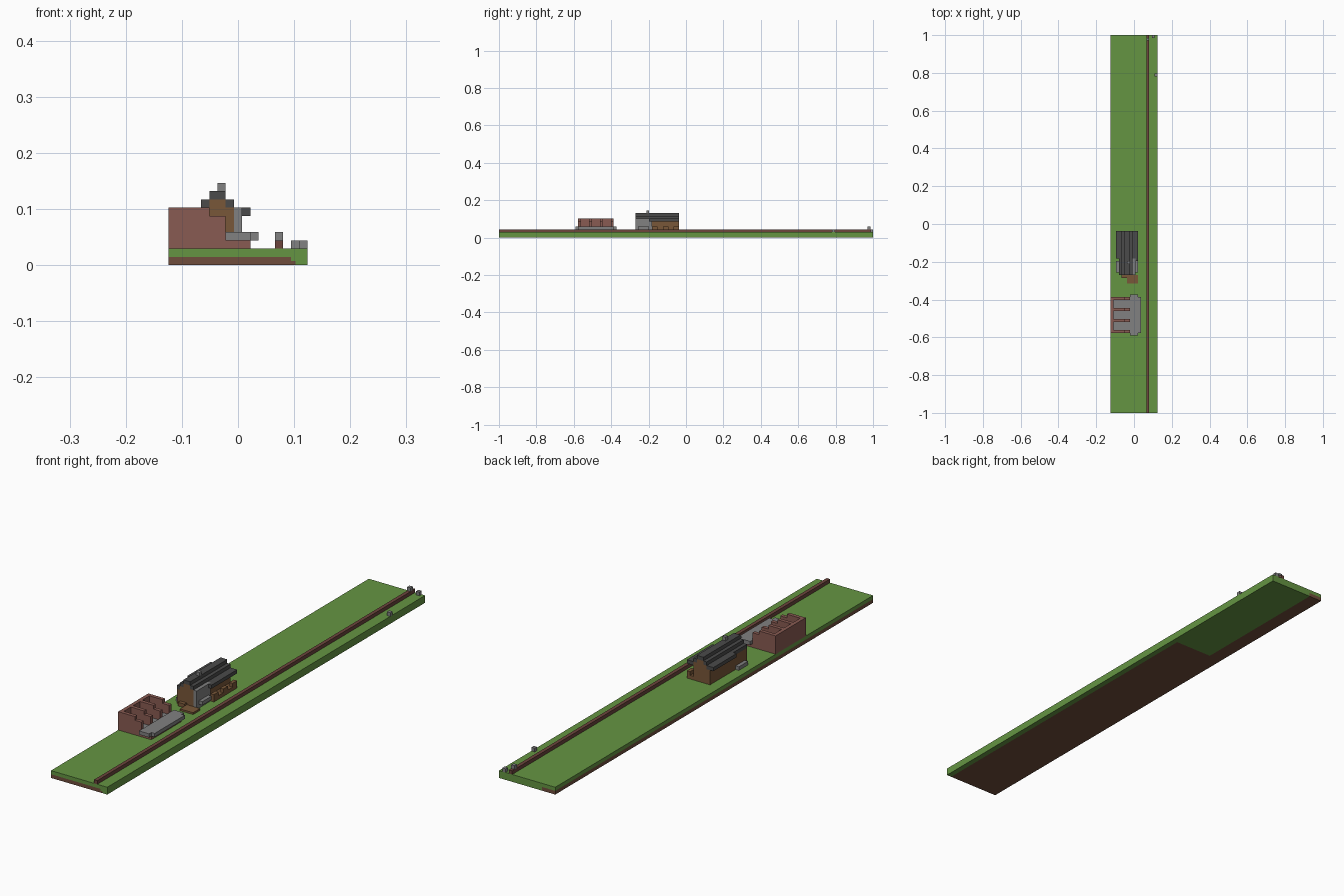
import bpy
import bmesh
from mathutils import Matrix, Vector

cube = bpy.data.objects.get("Cube")
if cube:
    bpy.data.objects.remove(cube, do_unlink=True)

U = 2 / 137  # one block


def material(name, rgb):
    m = bpy.data.materials.new(name)
    m.use_nodes = True
    m.diffuse_color = (*rgb, 1)
    bsdf = m.node_tree.nodes["Principled BSDF"]
    bsdf.inputs["Base Color"].default_value = (*rgb, 1)
    bsdf.inputs["Roughness"].default_value = 0.9
    return m


grass = material("grass green", (0.13, 0.30, 0.055))
dirt = material("dirt brown", (0.16, 0.075, 0.045))
brick = material("brick red", (0.25, 0.105, 0.085))
rust = material("rust brown", (0.15, 0.06, 0.045))
wood = material("wood brown", (0.19, 0.095, 0.04))
stone = material("stone grey", (0.22, 0.22, 0.22))
slate = material("dark slate", (0.07, 0.07, 0.07))


def blocks(name, mat, *boxes):
    """One object from boxes given in blocks as x0, x1, y0, y1, z0, z1."""
    bm = bmesh.new()
    for x0, x1, y0, y1, z0, z1 in boxes:
        centre = Vector(((x0 + x1 - 17) / 2, (y0 + y1 - 137) / 2, (z0 + z1) / 2)) * U
        size = Vector((x1 - x0, y1 - y0, z1 - z0)) * U
        bmesh.ops.create_cube(bm, size=1, matrix=Matrix.Translation(centre) @ Matrix.Diagonal((*size, 1)))
    mesh = bpy.data.meshes.new(name)
    bm.to_mesh(mesh)
    bm.free()
    mesh.materials.append(mat)
    ob = bpy.data.objects.new(name, mesh)
    bpy.context.collection.objects.link(ob)
    return ob


# Ground: turf over a dirt bed that gives way to turf at the back and along the left edge
blocks("turf", grass,
       (0, 17, 0, 137, 1, 2),
       (15.5, 17, 0, 137, 0, 1),
       (15, 15.5, 0, 137, 0.5, 1),
       (4, 15, 95, 137, 0, 1),
       (15, 15.5, 95, 137, 0, 0.5))
blocks("dirt_bed", dirt,
       (0, 15, 0, 95, 0, 1),
       (15, 15.5, 0, 95, 0, 0.5),
       (0, 4, 95, 137, 0, 1))

# Long rail and loose stones
blocks("long_rail", rust, (13, 14, 0, 137, 2, 3))
blocks("marker_stones", stone,
       (13, 14, 135, 136, 3, 4),
       (15, 16, 136, 137, 2, 3),
       (16, 17, 122, 123, 2, 3))

# Open brick stalls: back wall and four stepped dividers
blocks("stall_back_wall", brick, (0, 1, 29, 42, 2, 7))
for i in range(4):
    y = 29 + 4 * i
    blocks(f"stall_divider_{i + 1}", brick,
           (1, 5, y, y + 1, 2, 7),
           (5, 7, y, y + 1, 2, 6))
blocks("stall_footing", brick, (1, 10, 29, 42, 2, 3))

# Stone floor and forecourt
for i in range(3):
    y = 30 + 4 * i
    blocks(f"stall_floor_{i + 1}", stone, (1, 7, y, y + 3, 3, 3.5))
blocks("forecourt", stone,
       (7, 10, 28, 43, 3, 4),
       (10, 11, 29, 42, 3, 4))

# House body with gable
blocks("house_walls", wood,
       (3, 8, 50, 66, 2, 6),
       (4, 8, 50, 66, 6, 7),
       (5, 7, 50, 66, 7, 8))
blocks("front_deck", wood,
       (6, 10, 47, 50, 2, 2.5),
       (4, 6, 49, 50, 2, 3))
blocks("stone_bay", stone,
       (8, 9, 50, 56, 2, 7),
       (9, 10, 51, 55, 3, 4))
blocks("side_step", stone, (2, 3, 51, 55, 2, 3))

# Side porch: low floor with railing blocks
blocks("porch_floor", wood, (8, 10, 56, 66, 2, 3))
blocks("porch_rail", wood, *[(9, 10, y, y + 2, 3, 4) for y in (56, 60, 64)])

# Stepped roof and chimney
blocks("roof", slate,
       (5, 7, 50, 66, 8, 9),
       (4, 5, 50, 66, 7, 8),
       (7, 8, 50, 66, 7, 8),
       (3, 4, 50, 66, 6, 7),
       (8, 9, 56, 66, 6, 7),
       (2, 3, 56, 66, 6, 7),
       (9, 10, 55, 66, 6, 7))
blocks("chimney", stone, (6, 7, 54, 55, 9, 10))
